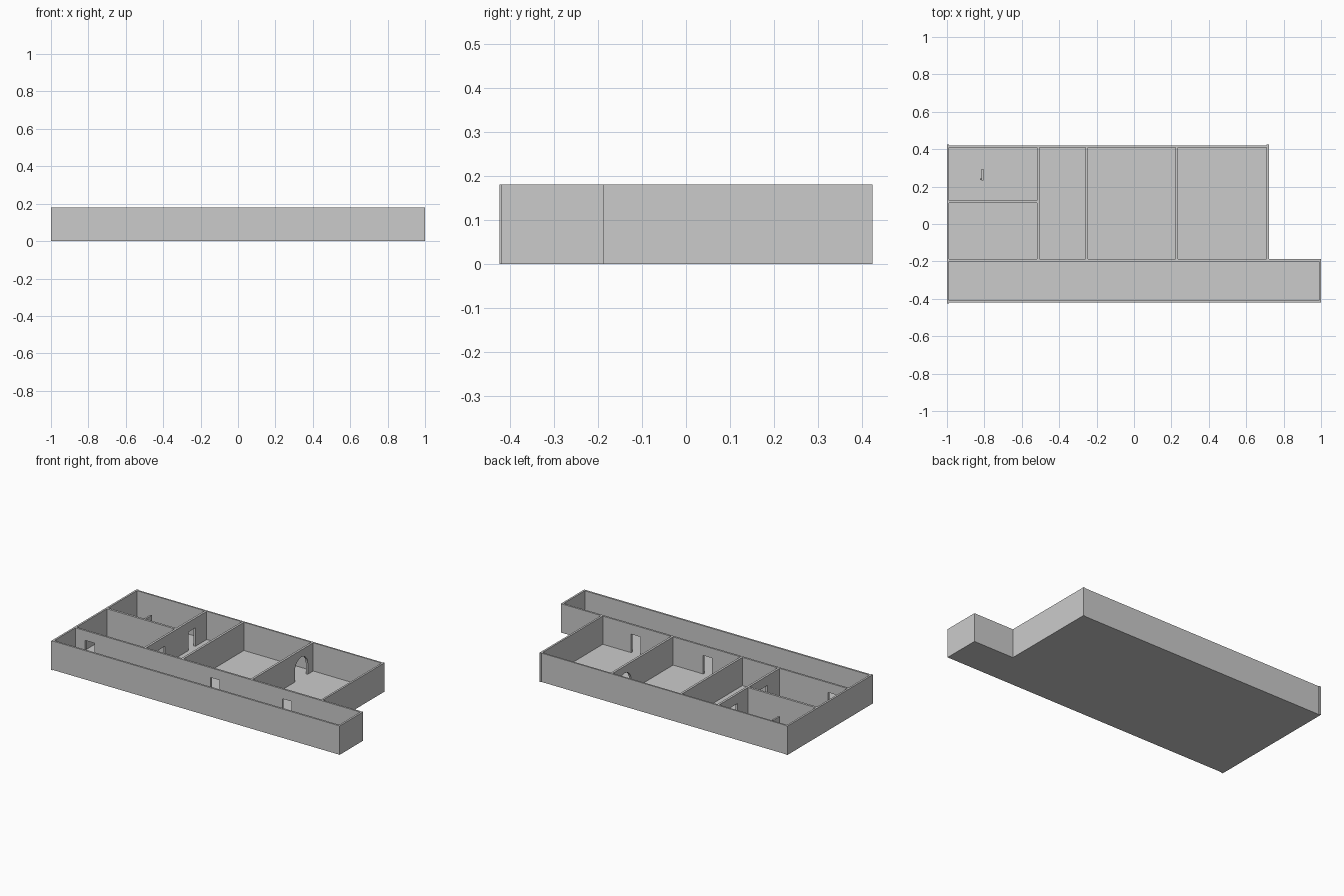
import bpy, bmesh, math
from mathutils import Vector

if "Cube" in bpy.data.objects:
    bpy.data.objects.remove(bpy.data.objects["Cube"])

H = 0.181      # wall height
F = 0.004      # floor thickness
DOOR = 0.12    # top of the door openings


def prism(name, base, offset):
    """Solid made by extruding a planar outline along an offset."""
    bm = bmesh.new()
    face = bm.faces.new([bm.verts.new(p) for p in base])
    new = bmesh.ops.extrude_face_region(bm, geom=[face])["geom"]
    bmesh.ops.translate(bm, vec=Vector(offset),
                        verts=[v for v in new if isinstance(v, bmesh.types.BMVert)])
    bmesh.ops.recalc_face_normals(bm, faces=bm.faces)
    bmesh.ops.triangulate(bm, faces=[f for f in bm.faces if len(f.verts) > 4])
    mesh = bpy.data.meshes.new(name)
    bm.to_mesh(mesh)
    bm.free()
    ob = bpy.data.objects.new(name, mesh)
    bpy.context.collection.objects.link(ob)
    return ob


def box(name, x0, x1, y0, y1, z0, z1):
    return prism(name, [(x0, y0, z0), (x1, y0, z0), (x1, y1, z0), (x0, y1, z0)],
                 (0, 0, z1 - z0))


def door(a, b):
    return [(a, F), (a, DOOR), (b, DOOR), (b, F)]


def arch(a, b, spring):
    c, r = (a + b) / 2, (b - a) / 2
    curve = [(c - r * math.cos(math.pi * i / 16), spring + r * math.sin(math.pi * i / 16))
             for i in range(17)]
    return [(a, F)] + curve + [(b, F)]


def wall(name, axis, start, end, near, far, openings=()):
    """Wall running along an axis; openings are notches cut up from the floor."""
    outline = [(start, F)] + [p for o in openings for p in o] + [(end, F), (end, H), (start, H)]
    if axis == "x":
        return prism(name, [(s, near, z) for s, z in outline], (0, far - near, 0))
    return prism(name, [(near, s, z) for s, z in outline], (far - near, 0, 0))


# L-shaped floor
prism("floor", [(x, y, 0) for x, y in
      [(-0.99, -0.41), (0.99, -0.41), (0.99, -0.195), (0.71, -0.195),
       (0.71, 0.412), (-0.99, 0.412)]], (0, 0, F))

# Outer walls
box("left_wall", -1, -0.988, -0.424, 0.424, 0, H)
box("front_wall", -0.988, 0.988, -0.42, -0.408, 0, H)
box("corridor_end_wall", 0.988, 1, -0.42, -0.188, 0, H)
box("corridor_back_wall", 0.71, 0.988, -0.2, -0.188, 0, H)
box("right_wall", 0.709, 0.721, -0.188, 0.424, 0, H)
box("back_wall", -0.988, 0.709, 0.41, 0.42, 0, H)

# Corridor wall with three doors
wall("corridor_wall", "x", -0.988, 0.71, -0.2, -0.188,
     [door(-0.92, -0.855), door(-0.05, 0.012), door(0.449, 0.512)])

# Room partitions
wall("small_rooms_wall", "y", -0.188, 0.41, -0.518, -0.504,
     [door(-0.068, -0.003), door(0.23, 0.297)])
wall("middle_wall", "y", -0.188, 0.41, -0.26, -0.246)
wall("arch_wall", "y", -0.188, 0.41, 0.221, 0.235, [arch(0.228, 0.356, 0.072)])
wall("room_divider", "x", -0.988, -0.518, 0.112, 0.126)

# Loose upright door leaf with a small handle
box("door_leaf", -0.815, -0.804, 0.232, 0.295, F, DOOR)
box("door_handle", -0.824, -0.815, 0.235, 0.244, 0.055, 0.065)
